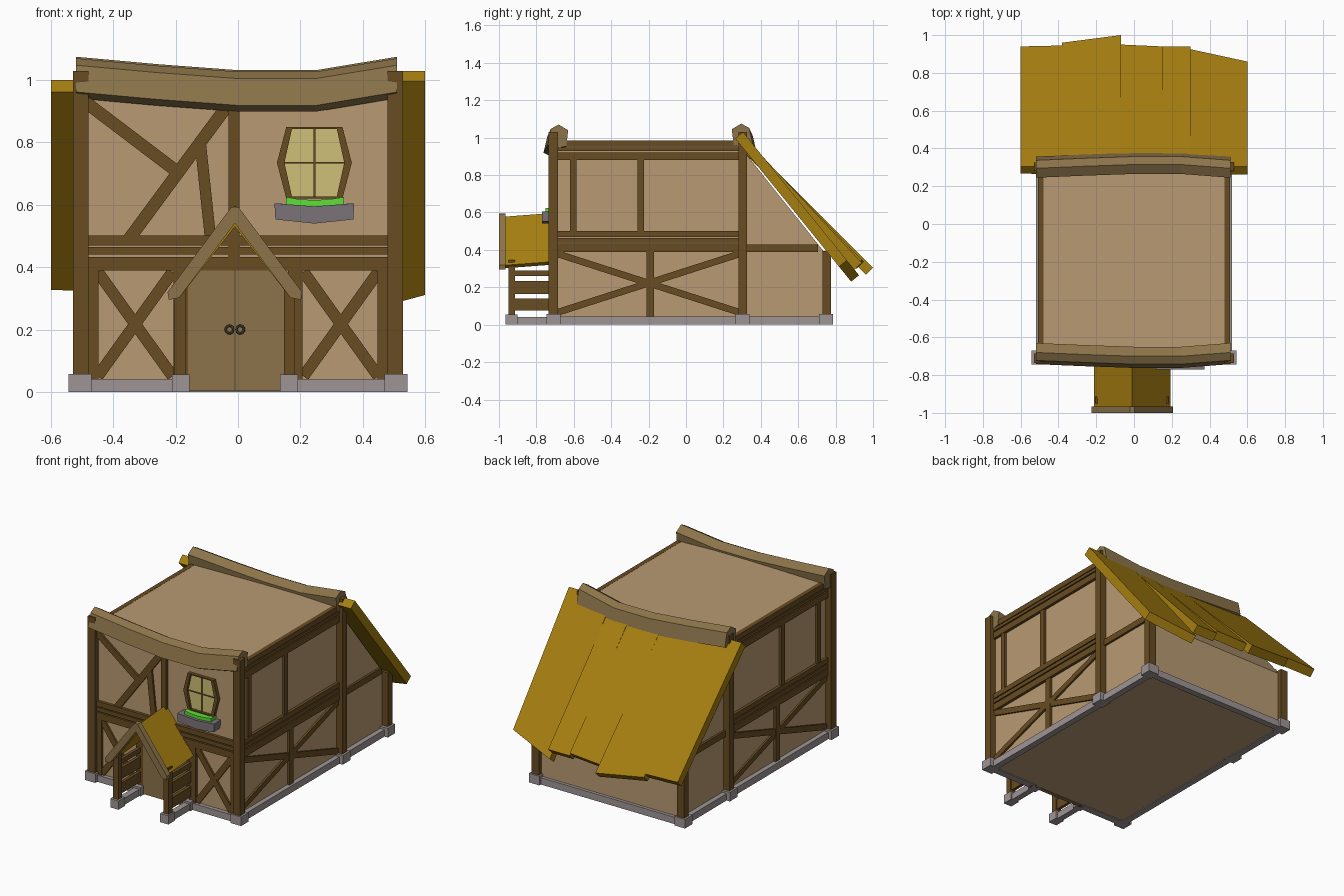
import bpy, bmesh, math
from mathutils import Vector

cube = bpy.data.objects.get("Cube")
if cube:
    bpy.data.objects.remove(cube, do_unlink=True)


def material(name, hex_code):
    def lin(c):
        c /= 255
        return c / 12.92 if c < 0.04 else ((c + 0.055) / 1.055) ** 2.4
    rgba = [lin(int(hex_code[i:i + 2], 16)) for i in (0, 2, 4)] + [1]
    m = bpy.data.materials.new(name)
    m.use_nodes = True
    m.diffuse_color = rgba
    m.node_tree.nodes["Principled BSDF"].inputs["Base Color"].default_value = rgba
    return m


PLASTER = material("plaster", "b89a73")
TIMBER = material("dark timber", "684c22")
WOOD = material("worn wood", "8c744a")
GOLD = material("golden planks", "a67e10")
STONE = material("foundation stone", "9f9595")
PANE = material("window pane", "cfc078")
LEAF = material("leaf green", "5fe036")
SLATE = material("planter slate", "7b7479")
METAL = material("dark metal", "40382f")


def loft(name, mat, rings):
    """Solid skinned through equal-sized rings of points, capped at both ends."""
    bm = bmesh.new()
    vs = [[bm.verts.new(p) for p in ring] for ring in rings]
    n = len(vs[0])
    for a, b in zip(vs, vs[1:]):
        for i in range(n):
            j = (i + 1) % n
            bm.faces.new((a[i], a[j], b[j], b[i]))
    bm.faces.new(vs[0])
    bm.faces.new(vs[-1])
    bmesh.ops.recalc_face_normals(bm, faces=bm.faces)
    mesh = bpy.data.meshes.new(name)
    bm.to_mesh(mesh)
    bm.free()
    mesh.materials.append(mat)
    ob = bpy.data.objects.new(name, mesh)
    bpy.context.collection.objects.link(ob)
    return ob


def prism(name, mat, pts, axis, lo, hi):
    """Extrude (y, z) points along x, or (x, z) points along y."""
    def at(k):
        return [(k, u, v) if axis == "x" else (u, k, v) for u, v in pts]
    return loft(name, mat, [at(lo), at(hi)])


def box(name, mat, x0, x1, y0, y1, z0, z1):
    return prism(name, mat, [(x0, z0), (x1, z0), (x1, z1), (x0, z1)], "y", y0, y1)


def strip(name, mat, p, q, width, axis, lo, hi):
    """Straight diagonal beam from p to q."""
    p, q = Vector(p), Vector(q)
    d = (q - p).normalized() * width / 2
    n = Vector((-d.y, d.x))
    return prism(name, mat, [p + n, q + n, q - n, p - n], axis, lo, hi)


# Plastered house body and lean-to
box("house_body", PLASTER, -.49, .49, -.70, .30, .005, .985)
prism("lean_to_body", PLASTER, [(.295, .005), (.75, .005), (.75, .375), (.295, .945)], "x", -.489, .489)

# Foundation
for s in (-1, 1):
    box("side_foundation", STONE, s * .48, s * .52, -.71, .765, 0, .043)
    for y0, y1 in ((-.745, -.67), (.265, .34), (.712, .785)):
        box("post_base", STONE, s * .47, s * .543, y0, y1, 0, .057)
    box("front_foundation", STONE, s * .18, s * .5, -.725, -.68, 0, .042)
box("back_foundation", STONE, -.5, .5, .73, .77, 0, .043)

# Timber framing, side walls mirrored
MID_BEAMS = ((.39, .433), (.44, .464), (.47, .502))
for s in (-1, 1):
    for y0, y1, top in ((-.735, -.685, 1.03), (.28, .325, 1.03), (.73, .775, .395)):
        box("corner_post", TIMBER, s * .48, s * .53, y0, y1, .05, top)
    for z0, z1 in MID_BEAMS + ((.88, .922), (.929, .948), (.953, .986)):
        box("side_beam", TIMBER, s * .48, s * .508, -.70, .29, z0, z1)
    box("lean_to_beam", TIMBER, s * .48, s * .503, .30, .705, .39, .43)
    for y0, y1, z0, z1 in ((-.62, -.585, .5, .89), (-.26, -.225, .5, .89), (-.21, -.17, .04, .4)):
        box("side_stud", TIMBER, s * .48, s * .505, y0, y1, z0, z1)
    strip("side_brace", TIMBER, (-.69, .065), (.29, .38), .036, "x", s * .48, s * .502)
    strip("side_brace", TIMBER, (-.69, .38), (.29, .065), .036, "x", s * .48, s * .501)

# Timber framing, front wall
for z0, z1 in MID_BEAMS:
    box("front_beam", TIMBER, -.49, .49, -.718, -.69, z0, z1)
box("front_king_post", TIMBER, -.03, .005, -.722, -.69, .42, .95)
strip("front_brace", TIMBER, (-.49, .93), (-.20, .71), .04, "y", -.712, -.69)
strip("front_brace", TIMBER, (-.04, .91), (-.35, .49), .04, "y", -.714, -.69)
strip("front_brace", TIMBER, (-.122, .81), (-.088, .49), .036, "y", -.713, -.69)
for s in (-1, 1):
    box("front_outer_stud", TIMBER, s * .448, s * .49, -.716, -.69, .04, .4)
    box("front_inner_stud", TIMBER, s * .16, s * .207, -.716, -.69, .0, .4)
    strip("front_lower_brace", TIMBER, (s * .45, .05), (s * .21, .385), .037, "y", -.712, -.69)
    strip("front_lower_brace", TIMBER, (s * .45, .385), (s * .21, .05), .037, "y", -.711, -.69)

# Sagging ridge logs, the back one turned around
LOG = [(-.722, 1.048), (-.68, 1.07), (-.63, 1.04), (-.64, .955), (-.70, .942), (-.742, .962)]
SAG = ((-.52, 0), (-.26, .55), (0, 1), (.25, 1), (.51, 0))
for name, flip in (("front_log", False), ("back_log", True)):
    rings = []
    for x, k in SAG:
        ring = [(y - .02 * k, z - .043 * k) for y, z in LOG]
        rings.append([(x, -.385 - y if flip else y, z + .005 * flip) for y, z in ring])
    loft(name, WOOD, rings)

# Uneven roof planks: x range, end y on both edges, top height, pitch
PLANKS = ((-.60, -.38, .94, .945, 1.0, 45), (-.38, -.07, .96, 1.0, 1.0, 45),
          (-.07, .15, .95, .94, 1.005, 46), (.15, .30, .94, .94, 1.012, 47),
          (.30, .60, .925, .86, 1.03, 51))
for x0, x1, e0, e1, top, pitch in PLANKS:
    c, s = math.cos(math.radians(pitch)), math.sin(math.radians(pitch))
    rings = []
    for x, end in ((x0, e0), (x1, e1)):
        run = (end - .305) / c
        a = Vector((x, .305, top))
        b = a + Vector((0, c, -s)) * run
        n = Vector((0, s, c)) * .054
        rings.append([a, b, b - n, a - n])
    loft("roof_plank", GOLD, rings)

# Double door with ring handles
MIDX = -.01
for s in (-1, 1):
    box("door_leaf", WOOD, MIDX + s * .0015, MIDX + s * .157, -.715, -.69, .003, .392)
    bpy.ops.mesh.primitive_torus_add(major_radius=.012, minor_radius=.004, major_segments=16,
                                     minor_segments=6, location=(MIDX + s * .017, -.72, .2),
                                     rotation=(math.pi / 2, 0, 0))
    handle = bpy.context.object
    handle.name = "door_handle"
    handle.data.materials.append(METAL)
    bpy.ops.object.shade_smooth()

# Porch, mirrored about the door centre
for s in (-1, 1):
    def px(d):
        return MIDX + s * d
    box("porch_post_base", STONE, px(.145), px(.202), -.965, -.90, 0, .055)
    box("porch_wall_base", STONE, px(.145), px(.202), -.745, -.69, 0, .055)
    box("porch_sill", STONE, px(.155), px(.193), -.91, -.69, 0, .042)
    box("porch_post", TIMBER, px(.157), px(.193), -.95, -.913, .05, .345)
    for z0, z1 in ((.26, .29), (.165, .235), (.075, .14)):
        box("porch_rail", TIMBER, px(.165), px(.185), -.92, -.70, z0, z1)
    slab = [(0, .578), (.203, .318), (.178, .302), (0, .53)]
    loft("porch_roof", GOLD, [[(px(d), y, z + lift) for d, z in slab]
                              for y, lift in ((-.968, 0), (-.70, .02))])
    trim = [(0, .594), (.012, .592), (.216, .32), (.212, .295), (.178, .302), (0, .541)]
    prism("porch_gable_trim", WOOD, [(px(d), z) for d, z in trim], "y", -1.0, -.965)

# Barrel-shaped window
WX, WZ = .245, .735
half = [(.09, -.115), (.12, 0), (.09, .115)]
shape = half + [(-u, v) for u, v in reversed(half)]
outer = [(WX + u, WZ + v) for u, v in shape]
inner = [(WX + u * .80, WZ + v * .94) for u, v in shape]
prism("window_pane", PANE, inner, "y", -.706, -.69)
for i in range(len(outer)):
    j = (i + 1) % len(outer)
    prism("window_frame", TIMBER, [outer[i], outer[j], inner[j], inner[i]], "y", -.722, -.69)
box("window_mullion", TIMBER, WX - .003, WX + .003, -.712, -.69, WZ - .11, WZ + .11)
box("window_crossbar", TIMBER, WX - .097, WX + .097, -.711, -.69, WZ - .003, WZ + .003)

# Window planter with greenery
tray = [(-.128, .605), (-.125, .553), (0, .54), (.125, .553), (.128, .605), (0, .595)]
loft("planter_box", SLATE, [[(WX + u * w, y, z) for u, z in tray]
                            for y, w in ((-.69, .96), (-.745, 1), (-.77, 1))])
leaf = [(-.092, .585), (.092, .585), (.095, .625), (.05, .618), (0, .615), (-.05, .618), (-.09, .625)]
prism("planter_leaves", LEAF, [(WX + u, z) for u, z in leaf], "y", -.752, -.70)
